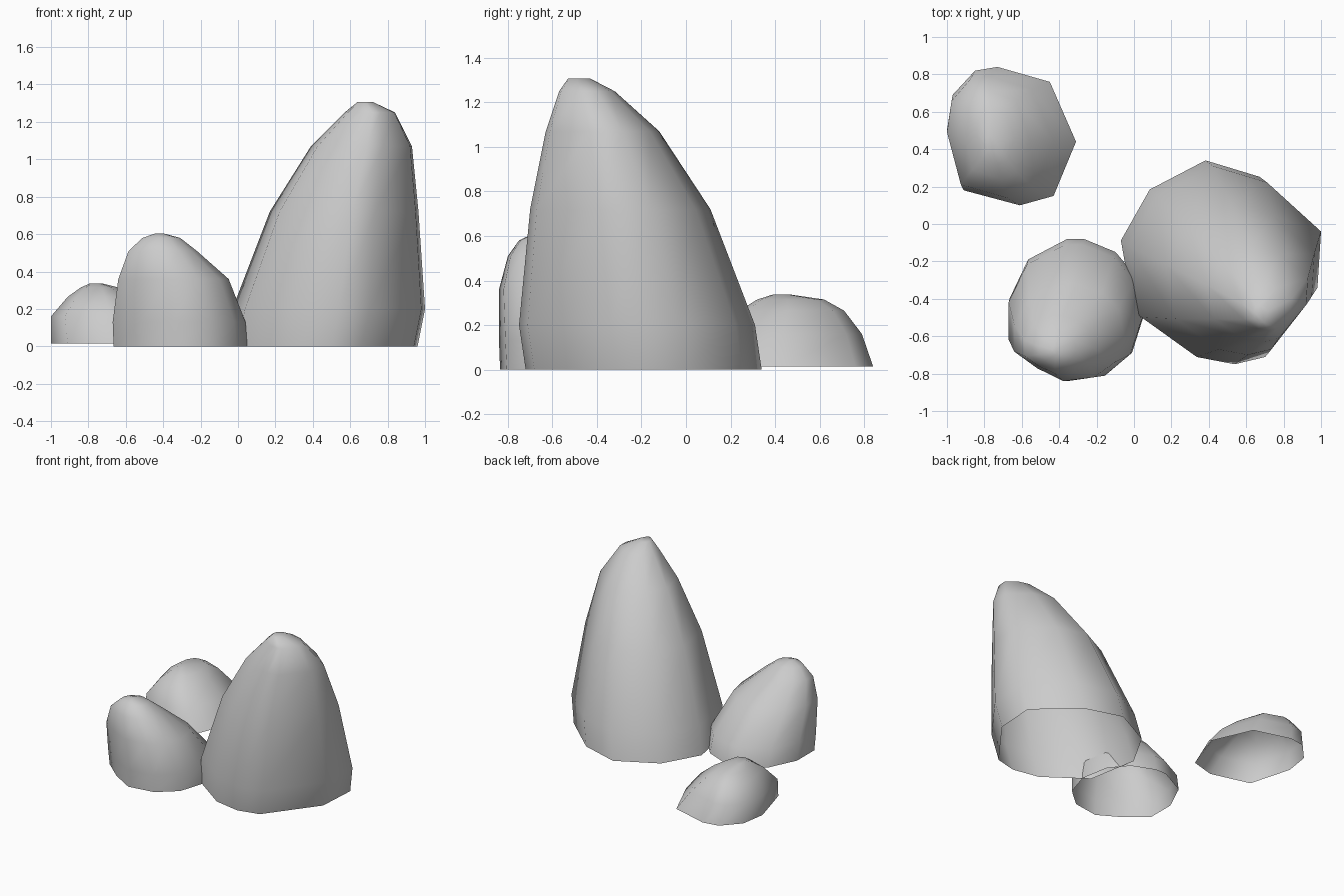
import bpy, bmesh


def rock(name, outline, rings):
    """Loft a faceted outline through rings of (z, x0, x1, y0, y1); base stays open."""
    xs, ys = [p[0] for p in outline], [p[1] for p in outline]
    unit = [((x - min(xs)) / (max(xs) - min(xs)), (y - min(ys)) / (max(ys) - min(ys)))
            for x, y in outline]
    bm = bmesh.new()
    loops = [[bm.verts.new((x0 + u * (x1 - x0), y0 + v * (y1 - y0), z)) for u, v in unit]
             for z, x0, x1, y0, y1 in rings]
    n = len(unit)
    for a, b in zip(loops, loops[1:]):
        for i in range(n):
            j = (i + 1) % n
            bm.faces.new((a[j], a[i], b[i], b[j]))
    # Outlines run clockwise, so the cap is reversed to face up
    bm.faces.new(loops[-1][::-1])
    for f in bm.faces:
        f.smooth = True
    mesh = bpy.data.meshes.new(name)
    bm.to_mesh(mesh)
    bm.free()
    ob = bpy.data.objects.new(name, mesh)
    bpy.context.collection.objects.link(ob)


# Tall leaning rock
rock("large_rock",
     [(-.07, -.10), (.09, .18), (.40, .34), (.70, .25), (1.0, -.02),
      (.98, -.33), (.69, -.71), (.52, -.75), (.31, -.71), (0, -.49)],
     [(0, -.07, .96, -.72, .34),
      (.20, -.03, 1.0, -.75, .31),
      (.72, .17, .965, -.70, .11),
      (1.07, .39, .93, -.63, -.12),
      (1.25, .57, .84, -.57, -.32),
      (1.307, .64, .72, -.53, -.43)])

# Medium rock, peak leaning to the front left
rock("medium_rock",
     [(-.67, -.40), (-.57, -.19), (-.36, -.08), (-.27, -.08), (-.10, -.15), (.01, -.28),
      (.05, -.50), (-.01, -.69), (-.15, -.81), (-.35, -.84), (-.52, -.74), (-.67, -.61)],
     [(0, -.665, .05, -.835, -.08),
      (.13, -.67, .04, -.84, -.11),
      (.36, -.64, -.05, -.84, -.32),
      (.51, -.585, -.22, -.80, -.49),
      (.58, -.51, -.31, -.75, -.58),
      (.604, -.44, -.40, -.70, -.65)])

# Low rock behind
rock("small_rock",
     [(-1.0, .50), (-.97, .69), (-.85, .82), (-.73, .84), (-.45, .76),
      (-.31, .44), (-.43, .15), (-.61, .10), (-.91, .18)],
     [(.015, -1.0, -.31, .10, .84),
      (.16, -1.0, -.43, .14, .79),
      (.265, -.91, -.56, .24, .71),
      (.315, -.84, -.64, .32, .62),
      (.337, -.79, -.73, .39, .47)])
